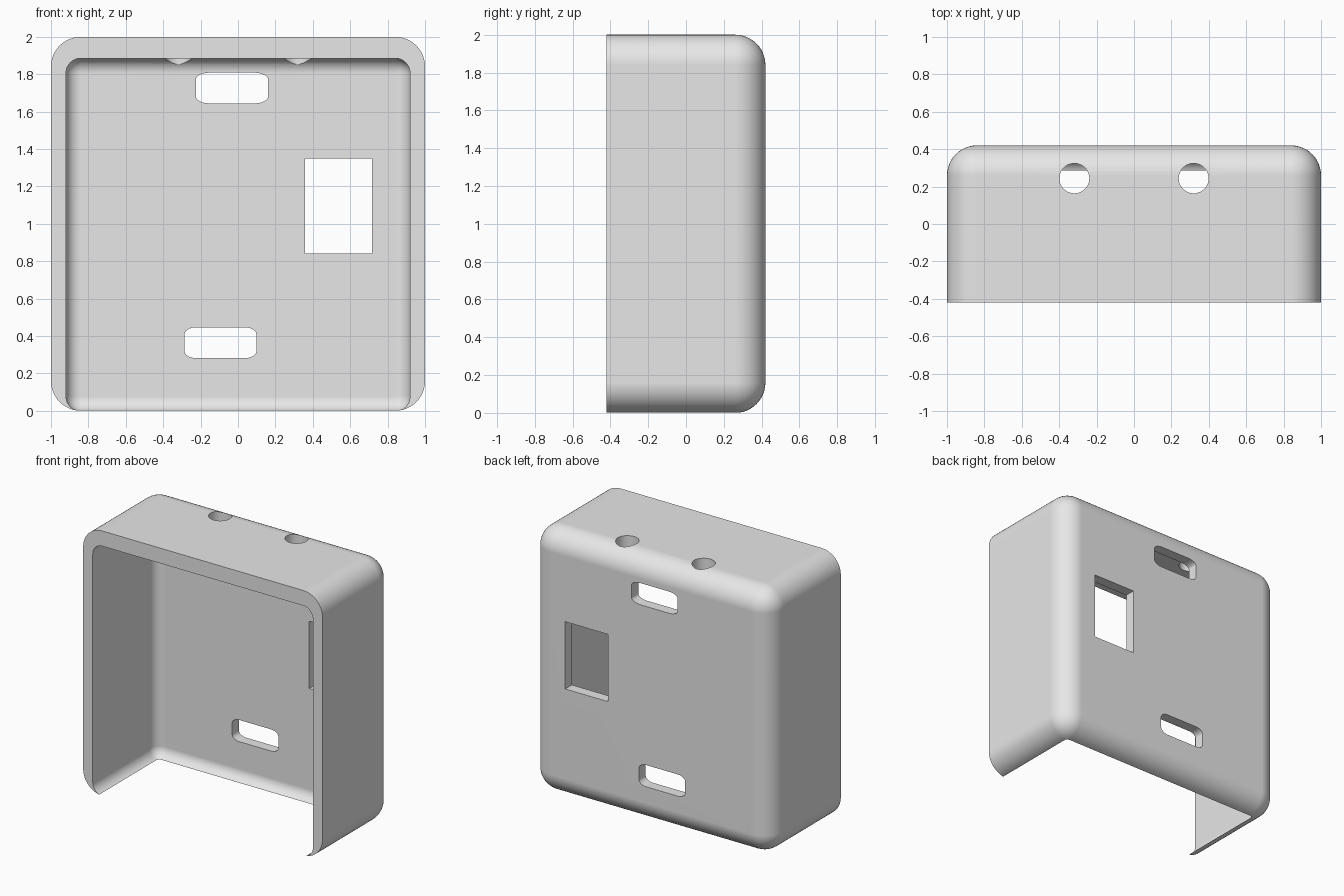
import bpy
import bmesh
import math
from mathutils import Matrix, Vector

default = bpy.data.objects.get("Cube")
if default:
    bpy.data.objects.remove(default, do_unlink=True)


def add_object(name, bm):
    bmesh.ops.recalc_face_normals(bm, faces=bm.faces)
    mesh = bpy.data.meshes.new(name)
    bm.to_mesh(mesh)
    bm.free()
    obj = bpy.data.objects.new(name, mesh)
    bpy.context.collection.objects.link(obj)
    return obj


def box(name, low, high, radius=0):
    """Box whose edges are rounded, except those around its front face."""
    low, high = Vector(low), Vector(high)
    bm = bmesh.new()
    bmesh.ops.create_cube(bm, size=1)
    for v in bm.verts:
        v.co = Vector(((low + high) / 2)[i] + v.co[i] * (high - low)[i] for i in range(3))
    if radius:
        edges = [e for e in bm.edges if any(v.co.y > low.y + 0.01 for v in e.verts)]
        bmesh.ops.bevel(bm, geom=edges, offset=radius, offset_type='OFFSET',
                        segments=12, profile=0.5, affect='EDGES')
    return add_object(name, bm)


def slot(name, x, z, rx, rz):
    """Prism through the back wall with elliptical corners."""
    half_x, half_z, steps = 0.193, 0.082, 8
    bm = bmesh.new()
    ring = []
    for quarter, (sx, sz) in enumerate(((1, 1), (-1, 1), (-1, -1), (1, -1))):
        for i in range(steps + 1):
            a = (quarter + i / steps) * math.pi / 2
            ring.append(bm.verts.new((x + sx * (half_x - rx) + rx * math.cos(a), 0.3,
                                      z + sz * (half_z - rz) + rz * math.sin(a))))
    face = bm.faces.new(ring)
    out = bmesh.ops.extrude_face_region(bm, geom=[face])
    bmesh.ops.translate(bm, vec=(0, 0.2, 0),
                        verts=[g for g in out["geom"] if isinstance(g, bmesh.types.BMVert)])
    return add_object(name, bm)


def drill(name, x):
    """Vertical round cutter for the top wall."""
    bm = bmesh.new()
    bmesh.ops.create_cone(bm, cap_ends=True, segments=48, radius1=0.08, radius2=0.08,
                          depth=0.5, matrix=Matrix.Translation((x, 0.244, 1.95)))
    return add_object(name, bm)


# Outer housing
case = box("case_shell", (-1, -0.42, 0), (1, 0.42, 2), 0.16)

# Cavity open at the front and bottom, then the openings
cutters = [
    box("cavity_cutter", (-0.92, -0.6, -0.002), (0.92, 0.34, 1.885), 0.08),
    box("window_cutter", (0.357, 0.2, 0.84), (0.716, 0.6, 1.348)),
    slot("upper_slot_cutter", -0.032, 1.726, 0.075, 0.035),
    slot("lower_slot_cutter", -0.094, 0.364, 0.06, 0.04),
    drill("left_hole_cutter", 0.319),
    drill("right_hole_cutter", -0.319),
]
bpy.ops.object.select_all(action='DESELECT')
case.select_set(True)
bpy.context.view_layer.objects.active = case
for cutter in cutters:
    cutter.hide_render = True
    mod = case.modifiers.new(cutter.name, 'BOOLEAN')
    mod.operation = 'DIFFERENCE'
    mod.solver = 'EXACT'
    mod.object = cutter
    bpy.ops.object.modifier_apply(modifier=mod.name)
    bpy.data.objects.remove(cutter, do_unlink=True)

# Smooth fillets with flat walls and crisp rims
bpy.ops.object.shade_smooth_by_angle(angle=math.radians(30))
weighted = case.modifiers.new("even_shading", 'WEIGHTED_NORMAL')
weighted.keep_sharp = True

# Single grey plastic
grey = bpy.data.materials.new("light_grey_plastic")
grey.use_nodes = True
colour = (0.8, 0.8, 0.8, 1)
grey.diffuse_color = colour
grey.node_tree.nodes["Principled BSDF"].inputs["Base Color"].default_value = colour
case.data.materials.clear()
case.data.materials.append(grey)
